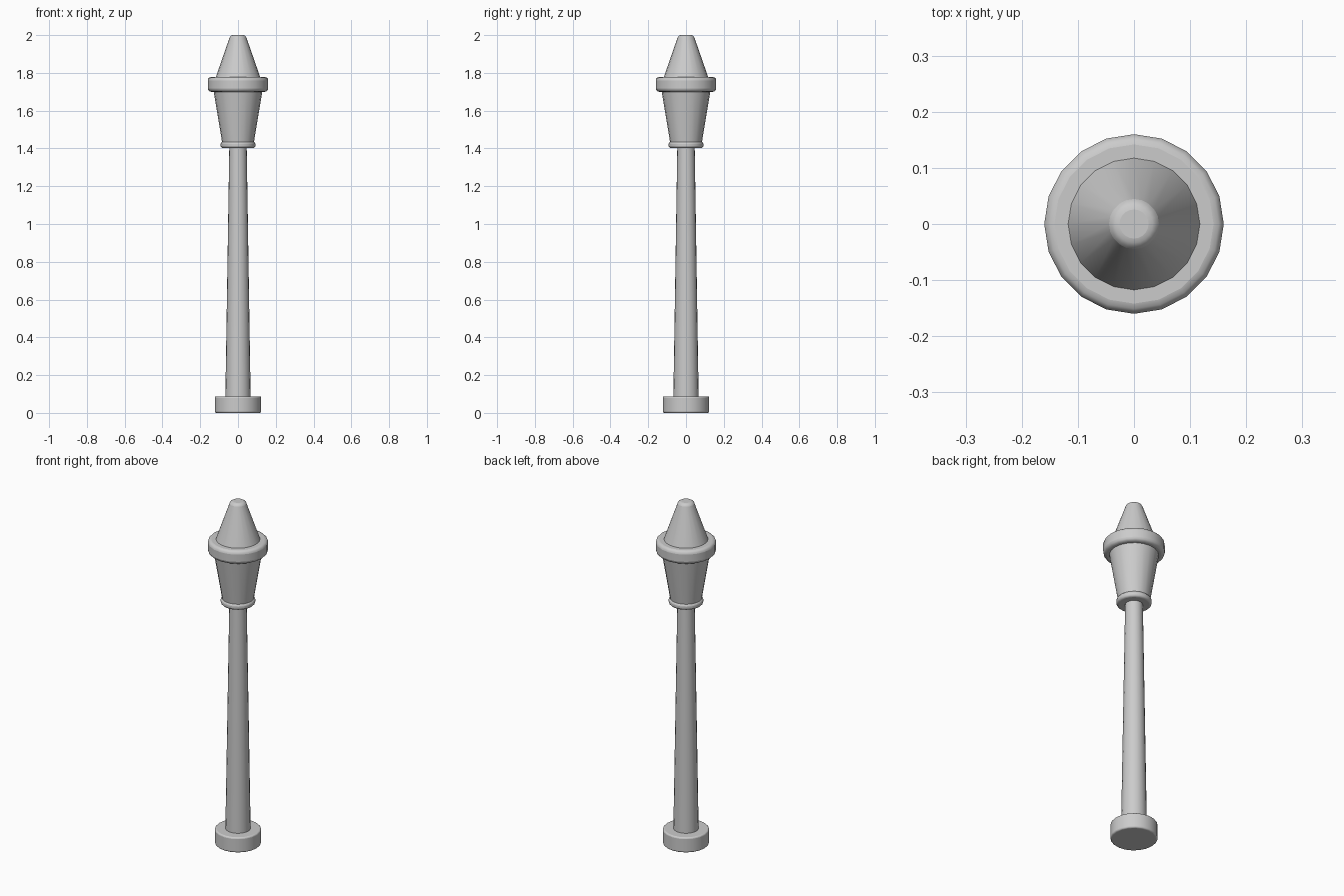
import bpy, math

if "Cube" in bpy.data.objects:
    bpy.data.objects.remove(bpy.data.objects["Cube"])

SIDES = 20
GREY = (0.6, 0.6, 0.6, 1.0)

metal = bpy.data.materials.new("plain grey")
metal.use_nodes = True
metal.diffuse_color = GREY
metal.node_tree.nodes["Principled BSDF"].inputs["Base Color"].default_value = GREY


def turned(name, bottom_radius, top_radius, bottom, top, bevel=0.0):
    """Upright tapered cylinder with optionally rounded rims."""
    bpy.ops.mesh.primitive_cone_add(
        vertices=SIDES, radius1=bottom_radius, radius2=top_radius,
        depth=top - bottom, location=(0, 0, (bottom + top) / 2))
    part = bpy.context.object
    part.name = name
    part.data.materials.append(metal)
    bpy.ops.object.shade_smooth_by_angle(angle=math.radians(40))
    if bevel:
        mod = part.modifiers.new("rounded rims", "BEVEL")
        mod.width = bevel
        mod.segments = 3
        mod.limit_method = "ANGLE"
        mod.angle_limit = math.radians(40)
    return part


# Foot and tapering post
turned("base", 0.123, 0.123, 0.0, 0.088, 0.008)
turned("post", 0.067, 0.046, 0.08, 1.41)

# Lantern body between its two rings
turned("lower_collar", 0.092, 0.092, 1.402, 1.436, 0.012)
turned("lantern_body", 0.083, 0.130, 1.425, 1.71)
turned("upper_ring", 0.160, 0.160, 1.70, 1.778, 0.018)

# Pointed cap with a rounded tip
turned("cap", 0.122, 0.040, 1.765, 2.0, 0.014)
